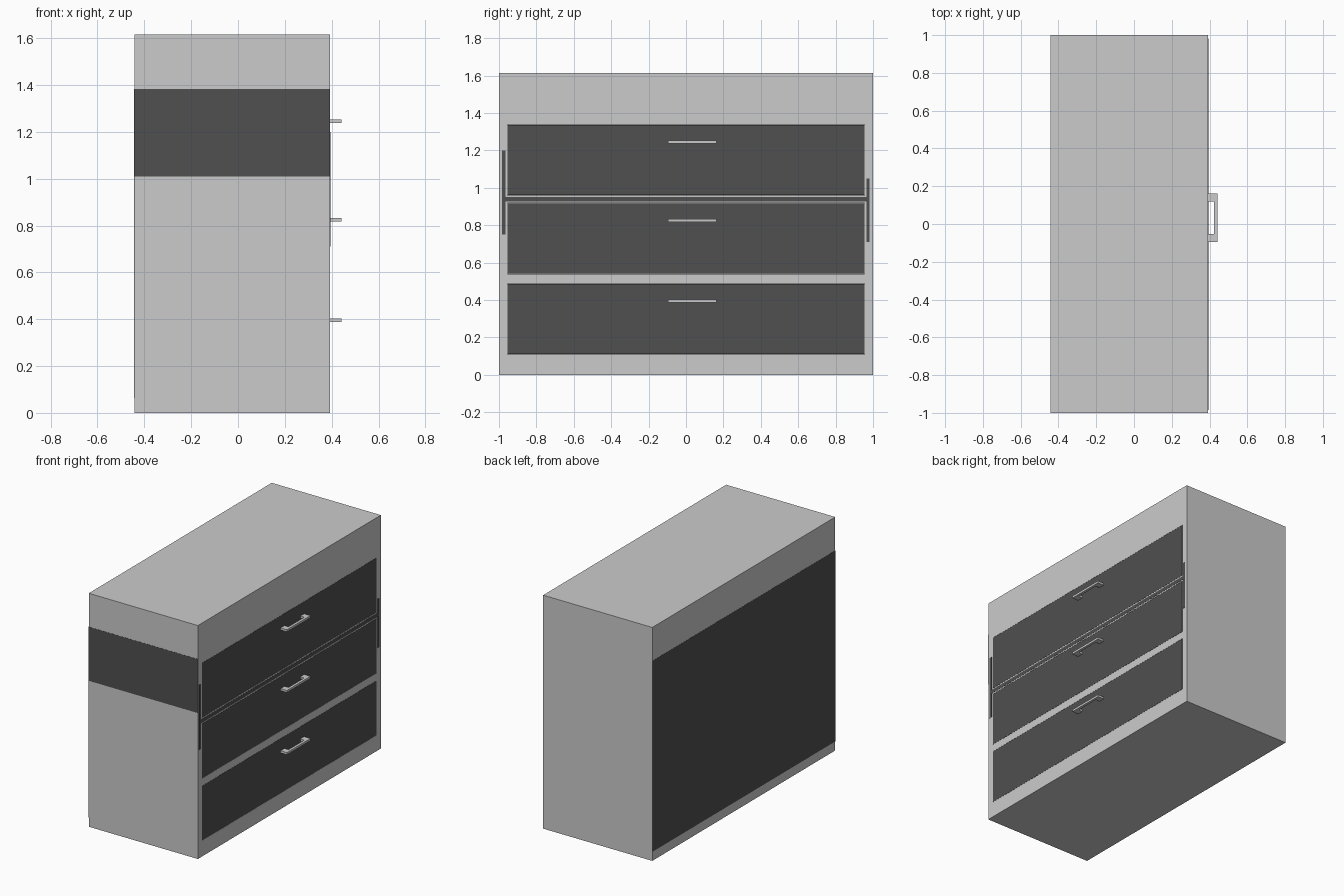
import bpy, bmesh

if "Cube" in bpy.data.objects:
    bpy.data.objects.remove(bpy.data.objects["Cube"])

X0, X1, H = -0.442, 0.393, 1.615      # carcass depth range and height
DRAWERS = (0.11, 0.54, 0.96)          # bottom edge of each drawer
DH, DW = 0.378, 0.955                 # drawer height and half width

dark = bpy.data.materials.new("dark_panel")
dark.diffuse_color = (0.08, 0.08, 0.08, 1)
dark.use_nodes = True
dark.node_tree.nodes["Principled BSDF"].inputs["Base Color"].default_value = dark.diffuse_color


def box(name, x, y, z, mat=None):
    """Box from (min, max) ranges."""
    bm = bmesh.new()
    bmesh.ops.create_cube(bm, size=1)
    for v in bm.verts:
        v.co = [r[0] if c < 0 else r[1] for r, c in zip((x, y, z), v.co)]
    me = bpy.data.meshes.new(name)
    bm.to_mesh(me)
    bm.free()
    ob = bpy.data.objects.new(name, me)
    bpy.context.collection.objects.link(ob)
    if mat:
        me.materials.append(mat)
    return ob


def prism(name, profile, z0, z1):
    """Extrude an xy profile upward."""
    bm = bmesh.new()
    face = bm.faces.new([bm.verts.new((x, y, z0)) for x, y in profile])
    geo = bmesh.ops.extrude_face_region(bm, geom=[face])["geom"]
    for v in geo:
        if isinstance(v, bmesh.types.BMVert):
            v.co.z = z1
    bmesh.ops.recalc_face_normals(bm, faces=bm.faces)
    me = bpy.data.meshes.new(name)
    bm.to_mesh(me)
    bm.free()
    ob = bpy.data.objects.new(name, me)
    bpy.context.collection.objects.link(ob)
    return ob


# Carcass with three drawer openings
carcass = box("carcass", (X0, X1), (-1, 1), (0, H))

# U-shaped pull seen from above
pull = [(X1, -0.095), (0.441, -0.095), (0.441, 0.162), (X1, 0.162),
        (X1, 0.12), (0.423, 0.12), (0.423, -0.052), (X1, -0.052)]

for i, z in enumerate(DRAWERS, 1):
    cutter = box(f"opening_cutter_{i}", (X0 + 0.06, X1 + 0.1), (-DW, DW), (z, z + DH))
    cutter.hide_render = True
    cutter.hide_set(True)
    mod = carcass.modifiers.new(f"opening_{i}", 'BOOLEAN')
    mod.object = cutter
    mod.solver = 'EXACT'
    # Drawer filling its opening, flush with the front
    e = 0.001
    box(f"drawer_{i}", (X0 + 0.08, X1), (-DW + e, DW - e), (z + e, z + DH - e), dark)
    prism(f"drawer_handle_{i}", pull, z + 0.278, z + 0.293)

# Apply the openings and remove the cutters
deps = bpy.context.evaluated_depsgraph_get()
cut_mesh = bpy.data.meshes.new_from_object(carcass.evaluated_get(deps))
carcass.modifiers.clear()
carcass.data = cut_mesh
for i in range(1, 4):
    bpy.data.objects.remove(bpy.data.objects[f"opening_cutter_{i}"])

# Thin dark panels on the back, the -y side and between the upper drawers
t = 0.001
box("back_panel", (X0 - t, X0 + t), (-1, 1), (0.063, 1.383), dark)
box("side_panel", (X0, X1), (-1 - t, -1 + t), (1.01, 1.383), dark)
box("middle_rail", (X1 - t, X1 + t), (-0.965, 0.965), (0.926, 0.952), dark)
for name, y, z in (("left_stile", (-0.985, -0.965), (0.75, 1.2)),
                   ("right_stile", (0.965, 0.982), (0.71, 1.05))):
    box(name, (X1 - t, X1 + t), y, z, dark)
